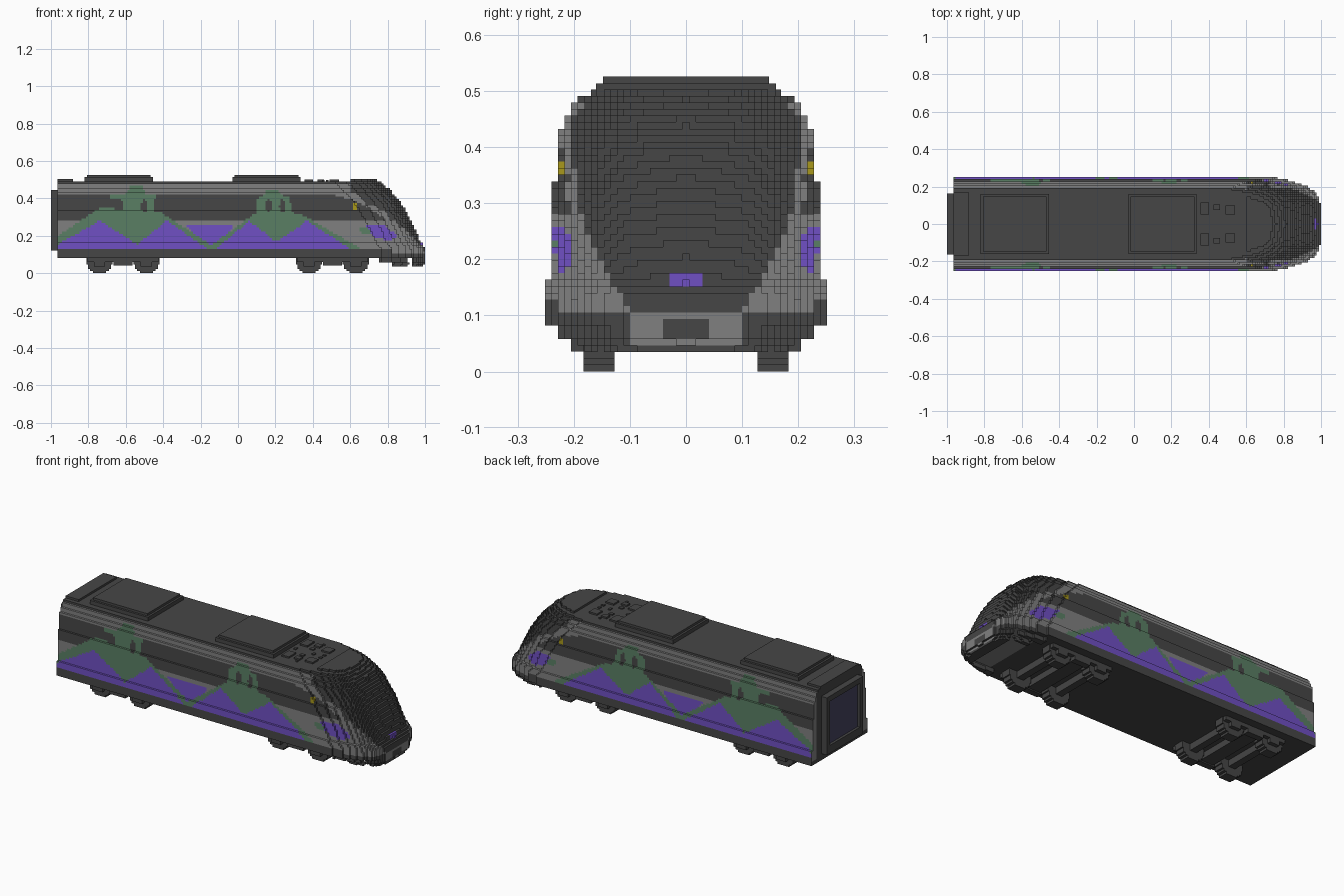
import bpy, bmesh
from mathutils import Vector

cube = bpy.data.objects.get("Cube")
if cube:
    bpy.data.objects.remove(cube)

V = 2 / 171          # edge of one block
NI, NJ, NK = 171, 43, 44


def lin(c):
    return c / 12.92 if c <= 0.04045 else ((c + 0.055) / 1.055) ** 2.4


def material(name, code):
    rgb = [lin(int(code[n:n + 2], 16) / 255) for n in (0, 2, 4)] + [1]
    m = bpy.data.materials.new(name)
    m.use_nodes = True
    m.diffuse_color = rgb
    m.node_tree.nodes["Principled BSDF"].inputs["Base Color"].default_value = rgb
    return m


MATS = [material("dark grey", "464646"), material("light grey", "808080"),
        material("green", "5A7F64"), material("purple", "7050C4"),
        material("yellow", "A8981C"), material("blue grey glass", "45435F")]
DARK, LIGHT, GREEN, PURPLE, YELLOW, GLASS = range(6)


def lerp(points, t):
    """Piecewise linear value through (t, value) points."""
    if t <= points[0][0]:
        return points[0][1]
    for (a, p), (b, q) in zip(points, points[1:]):
        if t <= b:
            return p + (q - p) * (t - a) / (b - a)
    return points[-1][1]


def in_poly(poly, x, z):
    hit = False
    for (ax, az), (bx, bz) in zip(poly, poly[1:] + poly[:1]):
        if (az > z) != (bz > z) and x < ax + (bx - ax) * (z - az) / (bz - az):
            hit = not hit
    return hit


# Nose outline (height, tip), windscreen outline (height, half width), window end (x, top)
NOSE = [(.04, .985), (.06, 1.0), (.14, 1.0), (.166, .975), (.24, .945), (.316, .908),
        (.39, .863), (.45, .81), (.48, .77), (.5, .74)]
SCREEN = [(.11, .1), (.18, .145), (.255, .18), (.325, .197), (.5, .205)]
WINDOW = [(.5, .42), (.62, .39), (.7, .35), (.8, .28)]
# Stepped cross-section: (below this layer, half width in blocks)
STEPS = [(5, 17), (7, 19), (14, 21), (29, 20), (37, 19), (39, 18), (41, 17), (42, 16), (43, 14)]

# Side livery, painted in order: (colour, outline in x and z)
LIVERY = [
    (PURPLE, [(-.28, .255), (-.02, .255), (-.14, .13)]),
    (GREEN, [(-.98, .13), (-.98, .19), (-.74, .35), (-.42, .33), (-.11, .13)]),
    (GREEN, [(-.17, .13), (.1, .325), (.33, .32), (.66, .13)]),
    (GREEN, [(-.61, .32), (-.61, .39), (-.69, .4), (-.69, .42), (-.6, .425), (-.575, .465),
             (-.516, .465), (-.49, .425), (-.445, .42), (-.435, .35), (-.42, .32)]),
    (GREEN, [(.1, .32), (.1, .395), (.136, .417), (.16, .45), (.2, .45), (.235, .417),
             (.275, .41), (.286, .34), (.31, .31)]),
    (PURPLE, [(-.98, .13), (-.98, .145), (-.74, .28), (-.5, .13)]),
    (PURPLE, [(-.57, .13), (-.38, .28), (-.16, .13)]),
    (PURPLE, [(-.12, .13), (.06, .28), (.25, .13)]),
    (PURPLE, [(.15, .13), (.37, .28), (.6, .13)]),
    (GREEN, [(.65, .25), (.71, .25), (.71, .205), (.65, .22)]),
    (PURPLE, [(.68, .255), (.79, .255), (.82, .225), (.86, .2), (.82, .176), (.74, .185)]),
]
EYES = [(-.5, .358), (-.44, .358), (.163, .36), (.238, .36)]


def solid(i, j, k):
    """Whether a block belongs to the car body."""
    if i < 3 or k < 3 or k > 42:
        return False
    half = next(w for top, w in STEPS if k < top)
    d = abs(j - 21)
    if d > half:
        return False
    x, z = -1 + (i + .5) * V, (k + .5) * V
    if k == 42 and not (x < -.88 or x > .6):
        return False
    if k < 7:                                   # hollow apron under the nose
        if x < (.83 if k < 5 else .76) or (x < .93 and d < half - 3):
            return False
    t = d / (half + .5)
    return x < lerp(NOSE, z) - .26 * t ** 5.6 - .06 * t * z


def paint(x, y, z, axis, sign):
    """Colour of one face of the body."""
    y = abs(y)
    if axis == 2 and sign < 0:
        return LIGHT if x > .78 and .07 < z < .09 and y < .2 else DARK
    if z < .108:                                # bumper panel and skirt
        panel = axis == 0 and x > .9 and y < .1 and z > .045
        return LIGHT if panel and not (y < .045 and .06 < z < .09) else DARK
    if x > .6 and y < lerp(SCREEN, z):          # windscreen
        return PURPLE if x > .9 and y < .034 and .15 < z < .175 else DARK
    if axis == 0 and sign < 0:
        return DARK if y < .2 else LIGHT
    if z > .485 or (axis == 2 and z > .47 and y < .19):
        return DARK
    if z < .132:
        return DARK if x < .83 else LIGHT
    if abs(x - .625) < .014 and abs(z - .36) < .018:
        return YELLOW
    if any(((x - a) / .016) ** 2 + ((z - b) / .036) ** 2 < 1 for a, b in EYES):
        return DARK
    for colour, outline in reversed(LIVERY):
        if in_poly(outline, x, z):
            return colour
    return DARK if .278 < z < lerp(WINDOW, x) and x < .8 else LIGHT


FILLED = {(i, j, k) for i in range(NI) for j in range(NJ) for k in range(NK) if solid(i, j, k)}


def block_part(name, i0, i1):
    """Skin of the body blocks between two stations along its length."""
    bm, verts = bmesh.new(), {}

    def vert(p):
        if p not in verts:
            verts[p] = bm.verts.new((-1 + p[0] * V, (p[1] - 21.5) * V, p[2] * V))
        return verts[p]

    for c in sorted(FILLED):
        if not i0 <= c[0] < i1:
            continue
        for axis in range(3):
            for sign in (-1, 1):
                n = list(c)
                n[axis] += sign
                if tuple(n) in FILLED:
                    continue
                ring = []
                for u, w in ((0, 0), (1, 0), (1, 1), (0, 1)):
                    p = list(c)
                    p[axis] += sign > 0
                    p[(axis + 1) % 3] += u
                    p[(axis + 2) % 3] += w
                    ring.append(vert(tuple(p)))
                f = bm.faces.new(ring if sign > 0 else ring[::-1])
                f.material_index = paint(-1 + (c[0] + .5) * V, (c[1] - 21) * V,
                                         (c[2] + .5) * V, axis, sign)
    finish(name, bm, MATS)


def finish(name, bm, mats):
    me = bpy.data.meshes.new(name)
    bm.to_mesh(me)
    bm.free()
    for m in mats:
        me.materials.append(m)
    bpy.context.collection.objects.link(bpy.data.objects.new(name, me))


def boxes(name, colour, spans, mirror=False):
    """One object from boxes given as (x0, x1, y0, y1, z0, z1)."""
    bm = bmesh.new()
    if mirror:
        spans = spans + [(a, b, -d, -c, e, f) for a, b, c, d, e, f in spans]
    for x0, x1, y0, y1, z0, z1 in spans:
        lo, hi = Vector((x0, y0, z0)), Vector((x1, y1, z1))
        for v in bmesh.ops.create_cube(bm, size=1)["verts"]:
            v.co = (lo + hi) / 2 + v.co * (hi - lo)
    finish(name, bm, [MATS[colour]])


# Car body and nose
block_part("car_body", 0, 134)
block_part("front_nose", 134, NI)

# Roof equipment
for n, x in (("rear", -.82), ("front", -.03)):
    boxes(n + "_roof_unit", DARK, [(x, x + .365, -.16, .16, .48, .513),
                                   (x + .012, x + .353, -.148, .148, .513, .526)])
boxes("roof_vents", DARK, [(.355, .4, .05, .115, .48, .5), (.425, .46, .075, .105, .48, .5),
                           (.49, .54, .05, .1, .48, .5), (.425, .45, .035, .055, .48, .497),
                           (.525, .54, .01, .025, .48, .497), (.45, .462, .115, .127, .48, .497)], True)
boxes("roof_aerials", DARK, [(.355, .37, -.01, .01, .48, .497), (.47, .485, -.01, .01, .48, .497)])

# Rear gangway: frame, sill and glass
boxes("gangway_frame", DARK, [(-1, -.96, .135, .163, .12, .445)], True)
boxes("gangway_crossbars", DARK, [(-1, -.96, -.135, .135, .415, .445),
                                  (-1, -.96, -.135, .135, .12, .165)])
boxes("gangway_glass", GLASS, [(-.985, -.962, -.135, .135, .165, .415)])

# Bogies: stepped wheels, axles and frames
for n, cx in (("rear", -.615), ("front", .505)):
    wheels, frame = [], [(cx - .19, cx + .19, .183, .205, .06, .09),
                         (cx - .05, cx + .05, .17, .205, .04, .07)]
    for wx in (cx - .125, cx + .125):
        for r, z0, z1 in ((.035, 0, .012), (.05, .012, .0235), (.062, .0235, .047), (.07, .047, .085)):
            wheels.append((wx - r, wx + r, .127, .183, z0, z1))
        frame.append((wx - .03, wx + .03, .18, .205, .036, .075))
    boxes(n + "_wheels", DARK, wheels, True)
    boxes(n + "_bogie_side_frames", DARK, frame, True)
    boxes(n + "_bogie_axles", DARK, [(wx - .02, wx + .02, -.13, .13, .045, .085)
                                     for wx in (cx - .125, cx + .125)]
          + [(cx - .04, cx + .04, -.18, .18, .047, .085)])
